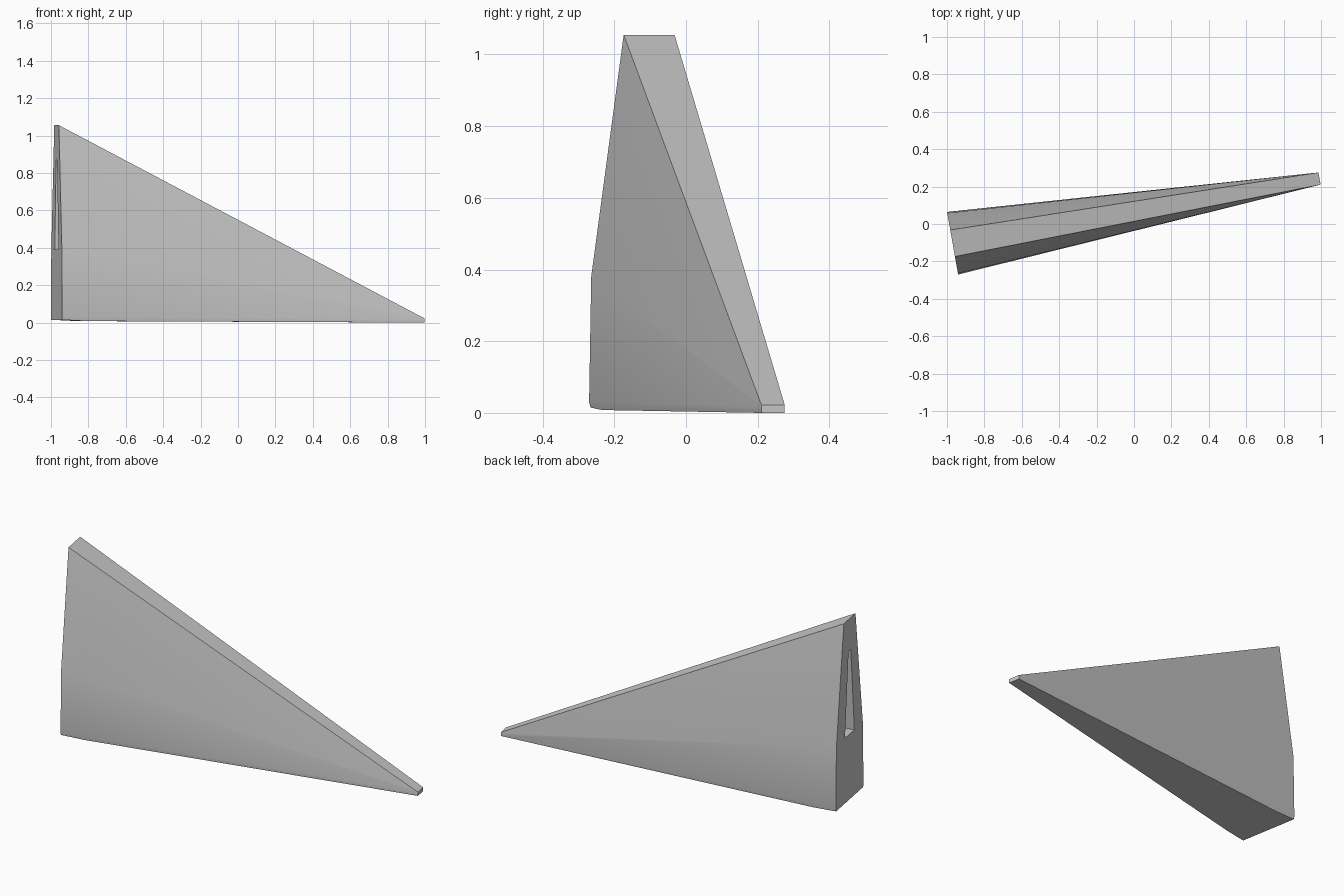
import bpy, bmesh
from math import radians

if "Cube" in bpy.data.objects:
    bpy.data.objects.remove(bpy.data.objects["Cube"])

def loft(name, rings):
    """Skin a list of closed cross-sections and cap both ends."""
    bm = bmesh.new()
    loops = [[bm.verts.new(p) for p in ring] for ring in rings]
    n = len(loops[0])
    for a, b in zip(loops, loops[1:]):
        for i in range(n):
            j = (i + 1) % n
            bm.faces.new((a[i], a[j], b[j], b[i]))
    bm.faces.new(loops[0])
    bm.faces.new(loops[-1])
    bmesh.ops.recalc_face_normals(bm, faces=bm.faces)
    me = bpy.data.meshes.new(name)
    bm.to_mesh(me)
    bm.free()
    ob = bpy.data.objects.new(name, me)
    bpy.context.collection.objects.link(ob)
    ob.location = (0.011, 0.07, 0)
    ob.rotation_euler.z = radians(10)
    return ob

def mirrored(x, half):
    """Symmetric section at x from (half width, height) pairs."""
    return ([(x, -w, z) for w, z in half] +
            [(x, w, z) for w, z in reversed(half)])

# Wedge body: tall stop end tapering to a thin tip
L = 0.996
heel = [(0.166, 0.015), (0.170, 0.03), (0.164, 0.38), (0.072, 1.055)]
tip = [(0.032, 0.0), (0.033, 0.004), (0.033, 0.017), (0.033, 0.022)]
def section(t, drop=0.0):
    half = [(a[0] + (b[0] - a[0]) * t, a[1] + (b[1] - a[1]) * t)
            for a, b in zip(heel, tip)]
    half[0] = (half[0][0], half[0][1] - drop)
    return mirrored(-L + 2 * L * t, half)

wedge = loft("wedge_body", [section(0), section(0.068, 0.006), section(1)])

# Tapered slot recessed into the heel
slot = [(0.058, 0.39), (0.014, 0.87)]
cutter = loft("slot_cutter", [mirrored(-L - 0.05, slot), mirrored(-L + 0.12, slot)])
cutter.hide_render = True
cutter.hide_viewport = False
cutter.display_type = 'WIRE'

cut = wedge.modifiers.new("heel_slot", 'BOOLEAN')
cut.operation = 'DIFFERENCE'
cut.solver = 'EXACT'
cut.object = cutter

bpy.context.view_layer.objects.active = wedge
wedge.select_set(True)
bpy.ops.object.modifier_apply(modifier=cut.name)
bpy.data.objects.remove(cutter)
bpy.ops.object.shade_smooth_by_angle(angle=radians(25))
